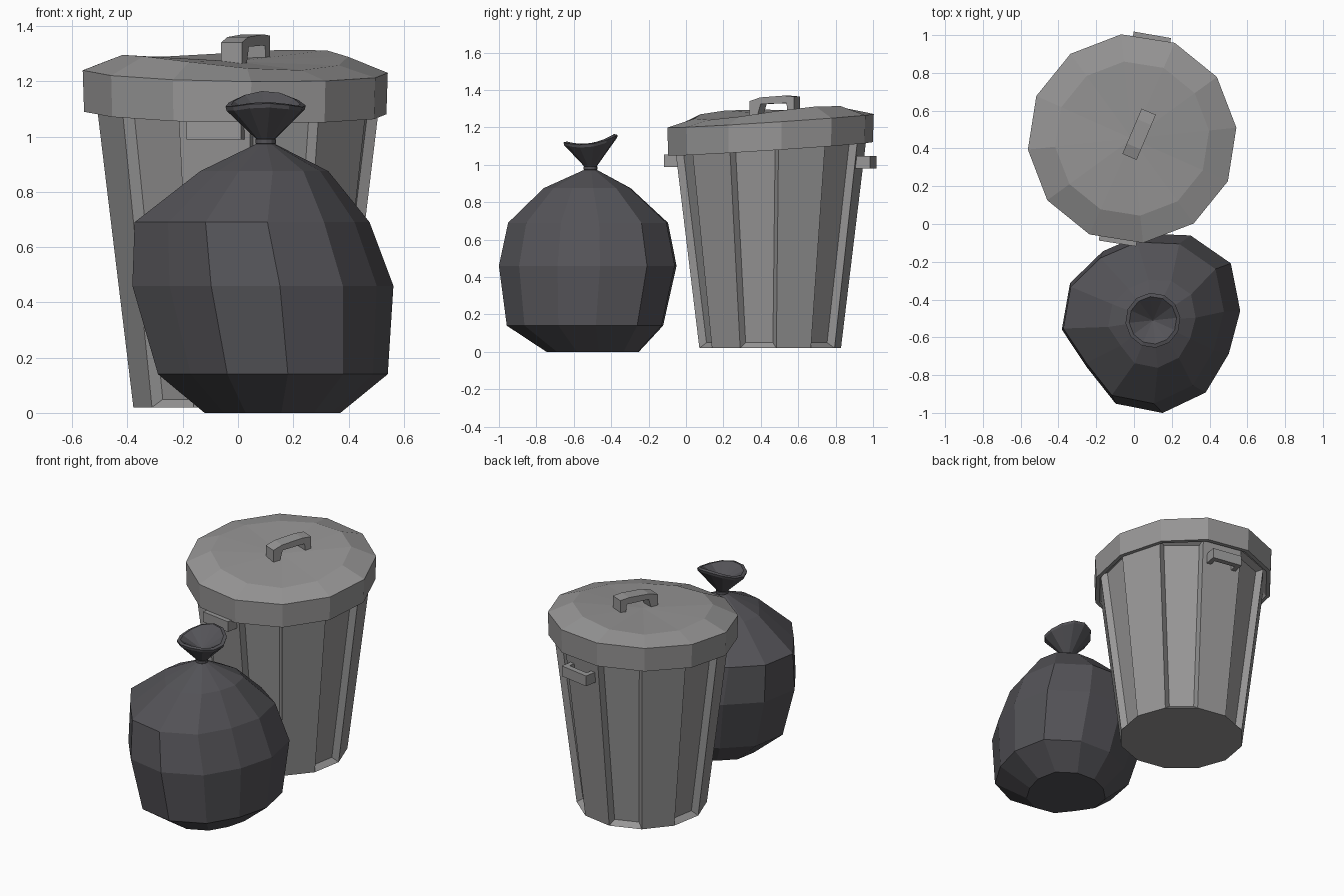
import bpy, bmesh, math
from mathutils import Vector, Matrix

if "Cube" in bpy.data.objects:
    bpy.data.objects.remove(bpy.data.objects["Cube"])


def material(name, rgb):
    m = bpy.data.materials.new(name)
    m.diffuse_color = (*rgb, 1)
    m.use_nodes = True
    m.node_tree.nodes["Principled BSDF"].inputs["Base Color"].default_value = m.diffuse_color
    return m


METAL = material("grey metal", (0.31, 0.305, 0.305))
PLASTIC = material("black plastic", (0.088, 0.086, 0.096))


def finish(bm, name, mat):
    bmesh.ops.recalc_face_normals(bm, faces=bm.faces)
    mesh = bpy.data.meshes.new(name)
    bm.to_mesh(mesh)
    bm.free()
    mesh.materials.append(mat)
    ob = bpy.data.objects.new(name, mesh)
    bpy.context.collection.objects.link(ob)
    return ob


def ring(cx, cy, z, r, offset, n=12, shape=None):
    """Horizontal ring; z may be a function of the angle and offset from centre."""
    pts = []
    for i in range(n):
        a = math.radians(offset) + math.tau * i / n
        rr = r * (shape[i] if shape else 1)
        dx, dy = rr * math.cos(a), rr * math.sin(a)
        pts.append(Vector((cx + dx, cy + dy, z(a, dx, dy) if callable(z) else z)))
    return pts


def loft(rings, start_cap=True, tip=None):
    bm = bmesh.new()
    rows = [[bm.verts.new(p) for p in r] for r in rings]
    n = len(rows[0])
    for lo, hi in zip(rows, rows[1:]):
        for i in range(n):
            bm.faces.new((lo[i], lo[(i + 1) % n], hi[(i + 1) % n], hi[i]))
    if start_cap:
        bm.faces.new(rows[0][::-1])
    if tip is not None:
        t = bm.verts.new(tip)
        for i in range(n):
            bm.faces.new((rows[-1][i], rows[-1][(i + 1) % n], t))
    return bm


def bridge_handle(name, profile, width, matrix):
    """Extrude a side profile (u, v) to a width, then place it."""
    bm = bmesh.new()
    f = bm.faces.new([bm.verts.new((u, -width / 2, v)) for u, v in profile])
    ext = bmesh.ops.extrude_face_region(bm, geom=[f])["geom"]
    bmesh.ops.translate(bm, vec=(0, width, 0),
                        verts=[e for e in ext if isinstance(e, bmesh.types.BMVert)])
    bmesh.ops.transform(bm, matrix=matrix, verts=bm.verts)
    return finish(bm, name, METAL)


# Bin body: tapered 12-gon with every other panel pressed inwards
BX, BY = 0.0, 0.45
bm = loft([ring(BX, BY, 0.02, 0.38, 5), ring(BX, BY, 1.13, 0.515, 5)],
          tip=(BX, BY, 1.13))
bm.faces.ensure_lookup_table()
pressed = [bm.faces[i] for i in range(1, 12, 2)]
bmesh.ops.recalc_face_normals(bm, faces=bm.faces)
bmesh.ops.inset_individual(bm, faces=pressed, thickness=0.035, depth=-0.035)
finish(bm, "bin_body", METAL)


# Lid: tilted rim with a slightly warped, dished crown
def tilted(base, warp=0.0):
    return lambda a, dx, dy: (base + 0.065 * dy - 0.015 * dx
                              + warp * math.cos(2 * (a - math.radians(36))))


LX, LY = -0.01, 0.452
bm = loft([ring(LX, LY, tilted(1.12), 0.50, 6),
           ring(LX, LY, tilted(1.085), 0.525, 6),
           ring(LX, LY, tilted(1.085), 0.55, 6),
           ring(LX, LY, tilted(1.235), 0.555, 6),
           ring(LX, LY, tilted(1.283, 0.018), 0.41, 6)],
          tip=(LX, LY, 1.272))
finish(bm, "bin_lid", METAL)

# Lid handle: a small bridge running diagonally over the crown
grip = [(-0.13, -0.03), (-0.13, 0.065), (-0.07, 0.085), (0.07, 0.095), (0.13, 0.09),
        (0.13, -0.03), (0.095, -0.03), (0.085, 0.055), (-0.065, 0.05), (-0.09, -0.03)]
bridge_handle("lid_handle", grip, 0.082,
              Matrix.Translation((0.027, 0.475, 1.275)) @ Matrix.Rotation(math.radians(67), 4, 'Z'))

# Two carrying handles under the rim
carry = [(-0.10, -0.05), (-0.10, 0.08), (0.10, 0.08), (0.10, -0.05),
         (0.07, -0.05), (0.07, 0.045), (-0.07, 0.045), (-0.07, -0.05)]
for name, deg, z in (("front_carry_handle", -99, 1.022), ("back_carry_handle", 80, 1.014)):
    place = (Matrix.Translation((BX, BY, z)) @ Matrix.Rotation(math.radians(deg - 90), 4, 'Z')
             @ Matrix.Translation((0, 0.48, 0)) @ Matrix.Rotation(math.radians(-90), 4, 'X'))
    bridge_handle(name, carry, 0.066, place)

# Rubbish bag: lumpy 12-sided sack
LUMPS = [0.465, 0.51, 0.49, 0.46, 0.45, 0.48, 0.485, 0.43, 0.485, 0.495, 0.475, 0.44]
GX, GY = 0.10, -0.51
sack = [(0.13, -0.49, 0.0, 0.52), (0.135, -0.525, 0.14, 0.88), (0.10, -0.508, 0.46, 1.0),
        (0.06, -0.508, 0.69, 0.90), (0.10, -0.52, 0.875, 0.49)]
rings = [ring(x, y, z, s, 6, shape=LUMPS) for x, y, z, s in sack]
rings.append(ring(GX, GY, 0.975, 0.03, 6))
finish(loft(rings, tip=(GX, GY, 0.985)), "bag_sack", PLASTIC)

# Tie around the neck
tie = [ring(GX, GY, z, r, 6) for z, r in ((0.97, 0.028), (0.975, 0.037), (0.99, 0.037), (0.995, 0.028))]
finish(loft(tie, tip=(GX, GY, 0.995)), "bag_tie", PLASTIC)


# Flared, wavy gathered top with a funnel inside
def wavy(base):
    return lambda a, dx, dy: base + 0.03 * math.sin(a) ** 2 + 0.02 * math.sin(a)


flare = [ring(GX, GY, 0.985, 0.028, 6), ring(GX, GY, wavy(1.095), 0.142, 6),
         ring(GX, GY, wavy(1.11), 0.146, 6), ring(GX, GY, wavy(1.115), 0.126, 6)]
finish(loft(flare, tip=(GX, GY, 1.05)), "bag_gathered_top", PLASTIC)
